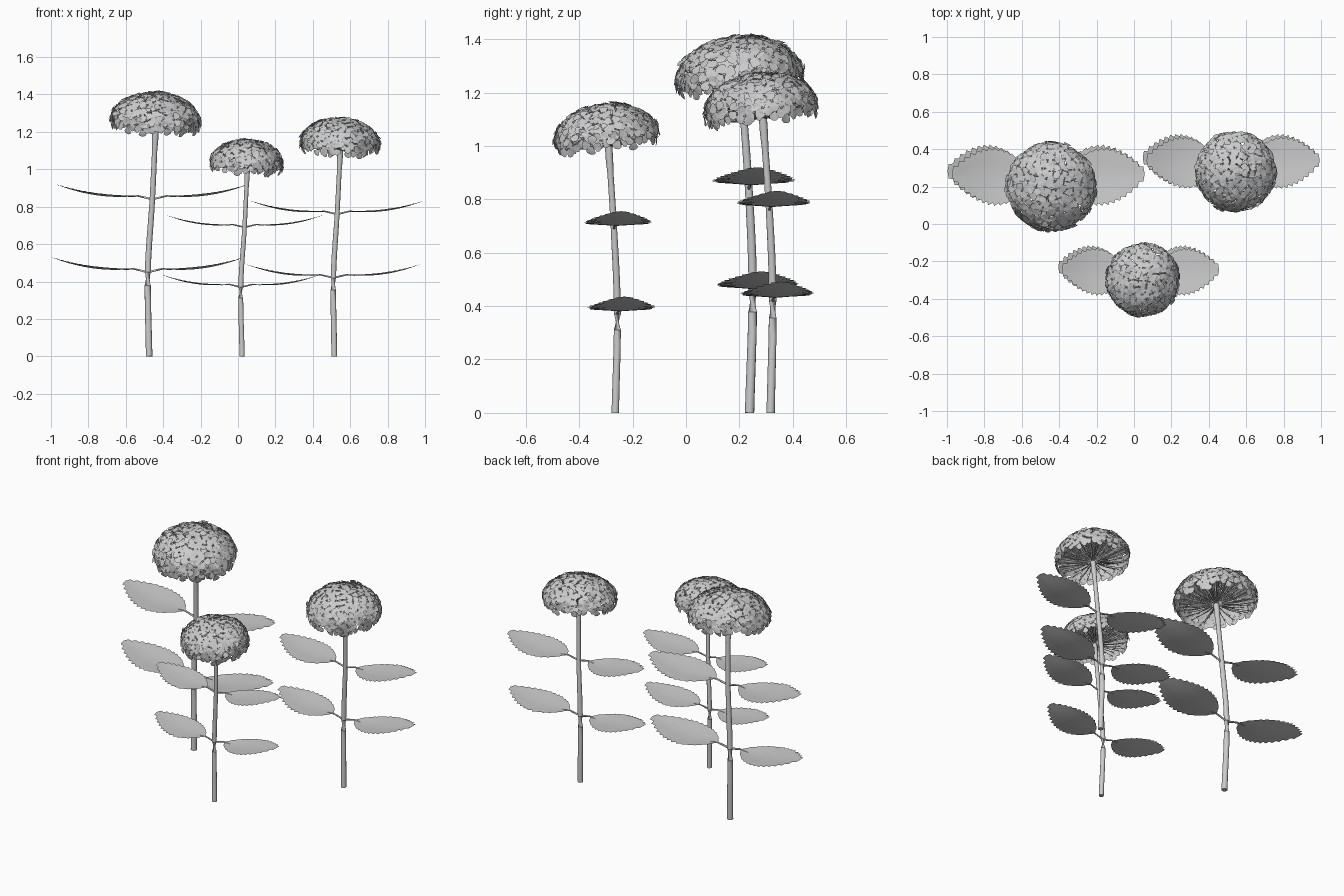
import bpy, bmesh, math, random
from mathutils import Vector, Matrix

if "Cube" in bpy.data.objects:
    bpy.data.objects.remove(bpy.data.objects["Cube"])

random.seed(4)
grey = bpy.data.materials.new("pale_grey")
grey.diffuse_color = (0.6, 0.6, 0.6, 1)
grey.use_nodes = True
grey.node_tree.nodes["Principled BSDF"].inputs["Base Color"].default_value = grey.diffuse_color


def finish(bm, name, angle=40):
    me = bpy.data.meshes.new(name)
    bm.to_mesh(me)
    bm.free()
    me.materials.append(grey)
    ob = bpy.data.objects.new(name, me)
    bpy.context.collection.objects.link(ob)
    bpy.ops.object.select_all(action='DESELECT')
    ob.select_set(True)
    bpy.context.view_layer.objects.active = ob
    bpy.ops.object.shade_smooth_by_angle(angle=math.radians(angle))
    return ob


def tube(bm, pts, radii, sides):
    """Closed tube through a list of points."""
    rings = []
    for i, p in enumerate(pts):
        d = pts[min(i + 1, len(pts) - 1)] - pts[max(i - 1, 0)]
        q = d.to_track_quat('Z', 'Y')
        rings.append([bm.verts.new(p + q @ Vector((radii[i] * math.cos(a), radii[i] * math.sin(a), 0)))
                      for a in (2 * math.pi * k / sides for k in range(sides))])
    for a, b in zip(rings, rings[1:]):
        for k in range(sides):
            n = (k + 1) % sides
            bm.faces.new((a[k], a[n], b[n], b[k]))
    bm.faces.new(rings[0][::-1])
    bm.faces.new(rings[-1])


def smooth_path(pts, steps=6):
    """Catmull-Rom interpolation of the control points."""
    ext = [2 * pts[0] - pts[1]] + pts + [2 * pts[-1] - pts[-2]]
    out = []
    for a, b, c, d in zip(ext, ext[1:], ext[2:], ext[3:]):
        for k in range(steps):
            t = k / steps
            out.append(0.5 * (2 * b + (c - a) * t + (2 * a - 5 * b + 4 * c - d) * t ** 2
                              + (3 * b - a - 3 * c + d) * t ** 3))
    return out + [pts[-1]]


def make_stem(name, pts, s):
    path = smooth_path(pts)
    n = len(path) - 1
    radii = [s * (0.0175 - 0.004 * i / n) for i in range(n + 1)]
    radii[-1] = radii[-2] = s * 0.017          # swollen tip under the head
    bm = bmesh.new()
    tube(bm, path, radii, 12)
    finish(bm, name)


def make_leaf(name, origin, side, s, length):
    """Toothed blade on a short stalk, growing along +x or -x."""
    bm = bmesh.new()
    start = 0.15 * length
    blade = length - start

    def spine(u):
        x = start + blade * u
        return Vector((side * x, 0.065 * x, s * (0.018 - 0.05 * u + 0.112 * u * u)))

    teeth = 14
    n = teeth * 2
    rows = []
    for j in range(n + 1):
        u = j / n
        w = s * 0.141 * max(0, math.sin(math.pi * u ** 0.92)) ** 0.78
        tooth = s * 0.015 * (j % 2) * min(1, 5 * u)
        row = []
        for f in (-1, -0.5, 0, 0.5, 1):
            edge = abs(f) == 1
            p = spine(u)
            p.x += side * (0.009 * s * (j % 2) if edge else 0)
            p.y += f * w + (math.copysign(tooth, f) if edge else 0)
            p.z += s * 0.012 * abs(f) * w / 0.14
            row.append(bm.verts.new(origin + p))
        rows.append(row)
    for a, b in zip(rows, rows[1:]):
        for k in range(4):
            f = (a[k], b[k], b[k + 1], a[k + 1])
            bm.faces.new(f if side > 0 else f[::-1])
    bmesh.ops.remove_doubles(bm, verts=bm.verts, dist=0.0003)
    # leaf stalk
    tube(bm, [origin, origin + spine(0) * 0.55, origin + spine(0), origin + spine(0.12)],
         [0.007 * s, 0.0055 * s, 0.005 * s, 0.002 * s], 6)
    finish(bm, name, 60)


def add_floret(bm, mat, r):
    """Four rounded petals around a small bead."""
    outline = ((0.35, 0.30), (0.65, 0.50), (0.90, 0.38), (1.02, 0.0))
    for k in range(4):
        m = mat @ Matrix.Rotation(k * math.pi / 2 + random.uniform(-.12, .12), 4, 'Z')
        lift = random.uniform(-0.14, 0.10)
        stack = 0.03 * (k % 2)

        def v(x, y):
            z = stack + lift * x * x + 0.16 * y * y + 0.05 * math.sin(math.pi * x)
            return bm.verts.new(m @ Vector((x * r, y * r, z * r)))

        base = v(0.02, 0)
        mid = [v(x, 0) for x, _ in outline]
        for sgn in (1, -1):
            edge = [v(x, sgn * y) for x, y in outline[:3]] + [mid[3]]
            faces = [(base, mid[0], edge[0]), (mid[0], mid[1], edge[1], edge[0]),
                     (mid[1], mid[2], edge[2], edge[1]), (mid[2], mid[3], edge[2])]
            for f in faces:
                bm.faces.new(f if sgn > 0 else f[::-1])
    bmesh.ops.create_icosphere(bm, subdivisions=1, radius=0.13 * r,
                               matrix=mat @ Matrix.Translation((0, 0, 0.10 * r)))


def make_head(name, centre, stem_top, s):
    """Domed cluster of florets, each held by a thin stalk."""
    petals, stalks = bmesh.new(), bmesh.new()
    tilt = Vector((0.04, -0.12, 1)).to_track_quat('Z', 'Y')
    R, H, count, low = 0.232 * s, 0.150 * s, 135, math.cos(math.radians(99))
    for i in range(count):
        c = 1 - (1 - low) * (i + 0.5) / count
        theta = math.acos(c) + random.uniform(-0.04, 0.04)
        phi = i * 2.39996 + random.uniform(-0.08, 0.08)
        d = Vector((math.sin(theta) * math.cos(phi), math.sin(theta) * math.sin(phi), math.cos(theta)))
        k = random.uniform(0.97, 1.02)
        p = centre + tilt @ (Vector((d.x * R, d.y * R, d.z * H)) * k)
        nrm = tilt @ Vector((d.x / R, d.y / R, d.z / H)).normalized()
        nrm += Vector([random.uniform(-0.14, 0.14) for _ in range(3)])
        mat = (Matrix.Translation(p) @ nrm.to_track_quat('Z', 'Y').to_matrix().to_4x4()
               @ Matrix.Rotation(random.uniform(0, 6.28), 4, 'Z'))
        add_floret(petals, mat, s * random.uniform(0.040, 0.047))
        bend = stem_top.lerp(p, 0.55) + Vector((0, 0, -0.008 * s))
        tube(stalks, [stem_top, bend, p], [0.003 * s, 0.0022 * s, 0.0018 * s], 4)
    finish(petals, name + "_florets", 50)
    finish(stalks, name + "_stalks", 60)


# name, size, stem points, head centre, leaf length
plants = [
    ("tall", 1.0, [(-.475, .238, 0), (-.482, .25, .45), (-.458, .235, .84), (-.44, .207, 1.225)],
     (-.442, .2, 1.258), .515),
    ("short", .82, [(.022, -.265, 0), (.015, -.257, .37), (.035, -.27, .69), (.05, -.29, 1.0)],
     (.047, -.298, 1.032), .42),
    ("middle", .895, [(.515, .317, 0), (.51, .325, .42), (.53, .312, .76), (.547, .288, 1.105)],
     (.545, .28, 1.136), .463),
]
for name, s, pts, centre, length in plants:
    pts = [Vector(p) for p in pts]
    make_stem(name + "_stem", pts, s)
    for level, p in (("lower", pts[1]), ("upper", pts[2])):
        for label, side in (("left", -1), ("right", 1)):
            make_leaf(f"{name}_{level}_{label}_leaf", p, side, s, length)
    make_head(name + "_head", Vector(centre), pts[-1], s)
